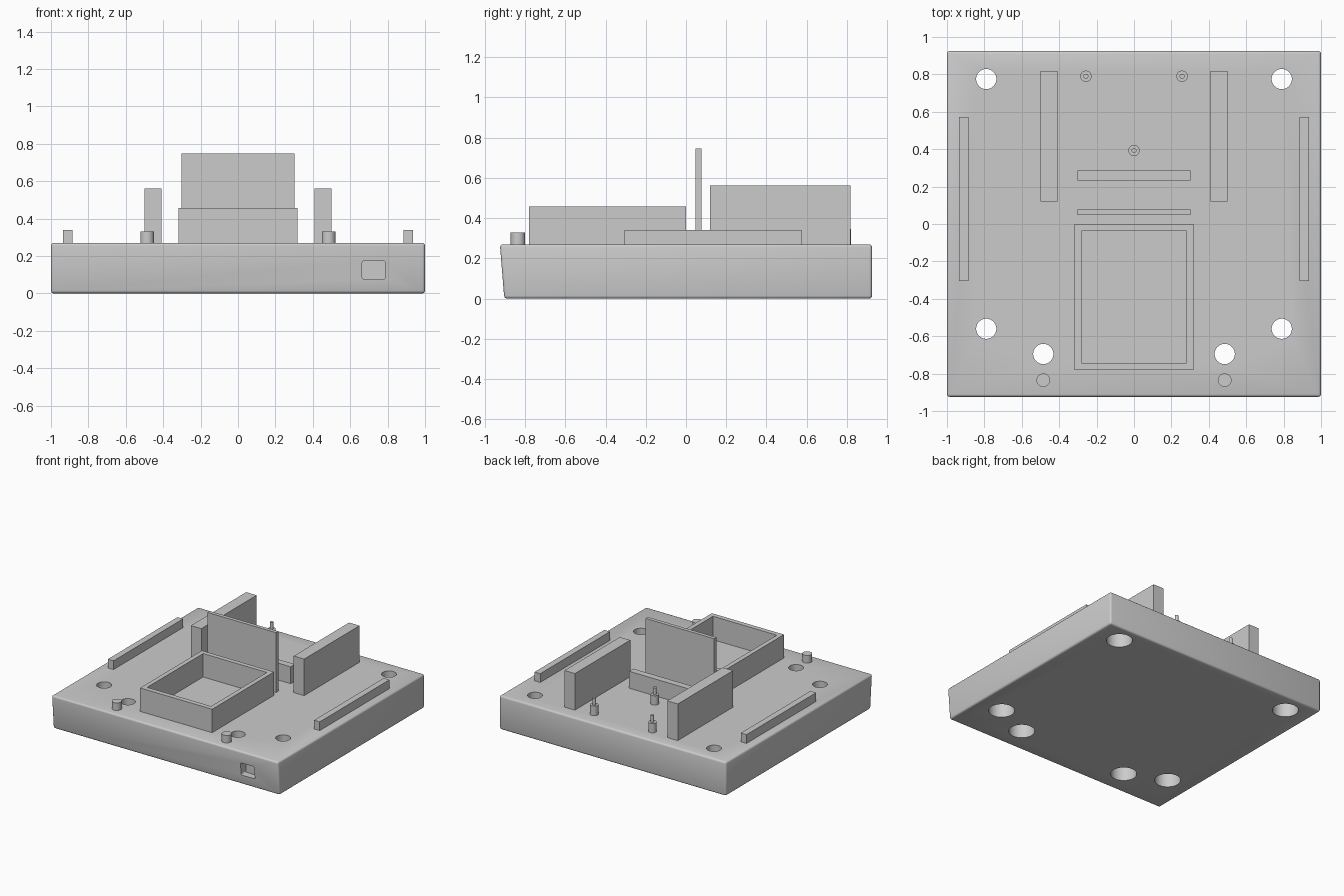
import bpy
import bmesh
import math
from mathutils import Matrix

if "Cube" in bpy.data.objects:
    bpy.data.objects.remove(bpy.data.objects["Cube"], do_unlink=True)

grey = bpy.data.materials.new("plain_grey")
grey.use_nodes = True
grey.diffuse_color = (0.6, 0.6, 0.6, 1)
grey.node_tree.nodes["Principled BSDF"].inputs["Base Color"].default_value = (0.6, 0.6, 0.6, 1)

DECK = 0.27  # top of the base
SINK = 0.01  # overlap of parts into the base


def finish(name, bm):
    bmesh.ops.recalc_face_normals(bm, faces=bm.faces)
    mesh = bpy.data.meshes.new(name)
    bm.to_mesh(mesh)
    bm.free()
    mesh.materials.append(grey)
    obj = bpy.data.objects.new(name, mesh)
    bpy.context.collection.objects.link(obj)
    return obj


def add_box(bm, x, y, z):
    """Box between the (low, high) limits on each axis."""
    size = [b - a for a, b in (x, y, z)]
    mid = [(a + b) / 2 for a, b in (x, y, z)]
    matrix = Matrix.Translation(mid) @ Matrix.Diagonal((*size, 1))
    return bmesh.ops.create_cube(bm, size=1, matrix=matrix)["verts"]


def box(name, x, y, z):
    bm = bmesh.new()
    add_box(bm, x, y, z)
    return finish(name, bm)


def add_rod(bm, x, y, radius, low, high):
    bmesh.ops.create_cone(bm, cap_ends=True, segments=48, radius1=radius, radius2=radius,
                          depth=high - low,
                          matrix=Matrix.Translation((x, y, (low + high) / 2)))


def smooth(obj):
    bpy.ops.object.select_all(action='DESELECT')
    obj.select_set(True)
    bpy.context.view_layer.objects.active = obj
    bpy.ops.object.shade_smooth_by_angle(angle=math.radians(35))


def cut(target, cutter):
    cutter.hide_render = True
    mod = target.modifiers.new("cut", 'BOOLEAN')
    mod.object = cutter
    mod.operation = 'DIFFERENCE'
    mod.solver = 'EXACT'
    bpy.context.view_layer.objects.active = target
    bpy.ops.object.modifier_apply(modifier=mod.name)
    bpy.data.objects.remove(cutter, do_unlink=True)


# Base slab: sloping front, softened edges
bm = bmesh.new()
for v in add_box(bm, (-1, 1), (-0.925, 0.925), (0, DECK)):
    if v.co.y < 0 and v.co.z < 0.1:
        v.co.y += 0.022
bmesh.ops.bevel(bm, geom=bm.edges[:], offset=0.015, segments=3, profile=0.5, affect='EDGES')
base = finish("base", bm)

# Screw holes, counterbored from below
holes = [(s * x, y) for s in (-1, 1) for x, y in ((0.79, 0.775), (0.79, -0.56), (0.485, -0.695))]
for radius, top in ((0.054, 0.4), (0.095, 0.13)):
    bm = bmesh.new()
    for x, y in holes:
        add_rod(bm, x, y, radius, -0.1, top)
    cut(base, finish("hole_cutter", bm))

# Shallow socket in the front face
bm = bmesh.new()
add_box(bm, (0.664, 0.786), (-1, -0.85), (0.075, 0.175))
bmesh.ops.bevel(bm, geom=[e for e in bm.edges if abs(e.verts[0].co.y - e.verts[1].co.y) > 0.1],
                offset=0.01, segments=3, profile=0.5, affect='EDGES')
cut(base, finish("socket_cutter", bm))
smooth(base)

# Open tray: outer box with its middle cut out
tray = box("tray", (-0.318, 0.318), (-0.78, 0), (DECK - SINK, 0.457))
cut(tray, box("tray_cutter", (-0.282, 0.282), (-0.742, -0.037), (0, 1)))

# Centre uprights
box("tall_panel", (-0.303, 0.303), (0.048, 0.077), (DECK - SINK, 0.747))
box("low_bar", (-0.303, 0.303), (0.232, 0.285), (DECK - SINK, 0.405))

# Parts repeated on both sides
for side, s in (("right", -1), ("left", 1)):
    box(side + "_wall", sorted((s * 0.408, s * 0.5)), (0.12, 0.818), (DECK - SINK, 0.562))
    box(side + "_rail", sorted((s * 0.885, s * 0.935)), (-0.305, 0.573), (DECK - SINK, 0.34))
    bm = bmesh.new()
    add_rod(bm, s * 0.485, -0.835, 0.036, DECK - SINK, 0.33)
    smooth(finish(side + "_peg", bm))

# Standoffs: a post with a thin pin on top
for name, x, y in (("right", -0.257, 0.79), ("left", 0.257, 0.79), ("middle", 0, 0.393)):
    bm = bmesh.new()
    add_rod(bm, x, y, 0.03, DECK - SINK, 0.345)
    add_rod(bm, x, y, 0.013, 0.34, 0.4)
    smooth(finish(name + "_standoff", bm))
